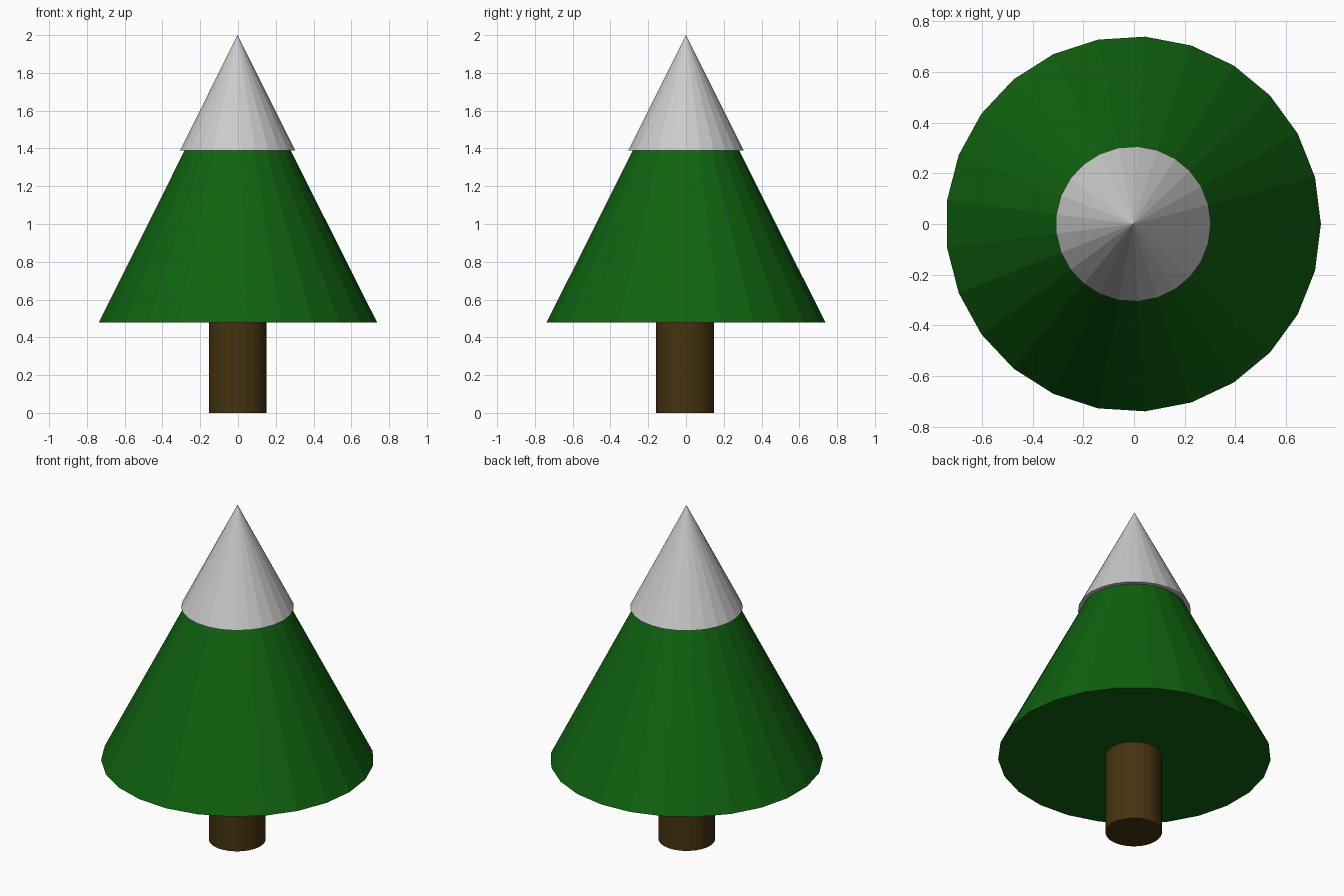
import bpy, bmesh
from math import cos, sin, tau

if "Cube" in bpy.data.objects:
    bpy.data.objects.remove(bpy.data.objects["Cube"])

SIDES = 25


def ring_part(name, center, r_bottom, r_top, z0, z1, color):
    """Closed flat-shaded cylinder, or a cone when r_top is 0; first corner on +x."""
    bm = bmesh.new()

    def ring(r, z):
        return [bm.verts.new((center[0] + r * cos(tau * i / SIDES),
                              center[1] + r * sin(tau * i / SIDES), z))
                for i in range(SIDES)]

    low = ring(r_bottom, z0)
    bm.faces.new(low[::-1])
    if r_top:
        high = ring(r_top, z1)
        bm.faces.new(high)
    else:
        tip = bm.verts.new((center[0], center[1], z1))
    for i in range(SIDES):
        j = (i + 1) % SIDES
        bm.faces.new((low[i], low[j], high[j], high[i]) if r_top
                     else (low[i], low[j], tip))
    mesh = bpy.data.meshes.new(name)
    bm.to_mesh(mesh)
    bm.free()
    mat = bpy.data.materials.new(name + "_material")
    mat.diffuse_color = (*color, 1)
    mat.use_nodes = True
    mat.node_tree.nodes["Principled BSDF"].inputs["Base Color"].default_value = mat.diffuse_color
    mesh.materials.append(mat)
    obj = bpy.data.objects.new(name, mesh)
    bpy.context.collection.objects.link(obj)
    return obj


# Trunk
ring_part("trunk", (-0.002, -0.005), 0.154, 0.154, 0, 0.5, (0.06, 0.033, 0.005))
# Foliage cone
ring_part("foliage", (-0.003, 0), 0.74, 0, 0.478, 1.95, (0.005, 0.125, 0.005))
# Snow cap, slightly overhanging the foliage
ring_part("snow_cap", (-0.003, 0), 0.306, 0, 1.39, 2.0, (0.88, 0.86, 0.85))
